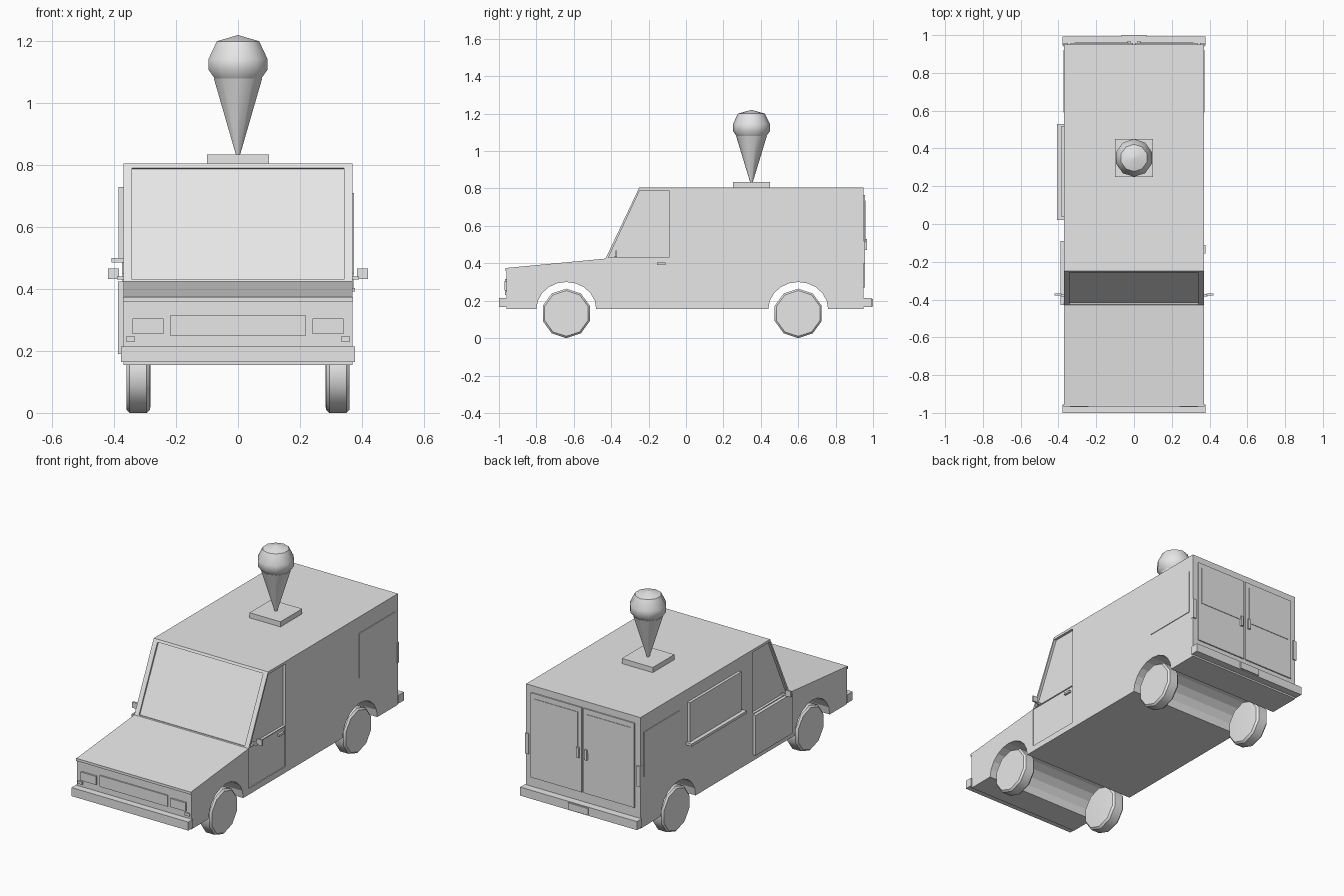
import bpy, bmesh, math

if "Cube" in bpy.data.objects:
    bpy.data.objects.remove(bpy.data.objects["Cube"], do_unlink=True)

grey = bpy.data.materials.new("plain_grey")
grey.use_nodes = True
grey.diffuse_color = (0.8, 0.8, 0.8, 1)
grey.node_tree.nodes["Principled BSDF"].inputs["Base Color"].default_value = (0.8, 0.8, 0.8, 1)


def finish(name, bm, smooth=None):
    bmesh.ops.recalc_face_normals(bm, faces=bm.faces)
    mesh = bpy.data.meshes.new(name)
    bm.to_mesh(mesh)
    bm.free()
    mesh.materials.append(grey)
    ob = bpy.data.objects.new(name, mesh)
    bpy.context.collection.objects.link(ob)
    if smooth:
        bpy.ops.object.select_all(action='DESELECT')
        ob.select_set(True)
        bpy.context.view_layer.objects.active = ob
        bpy.ops.object.shade_smooth_by_angle(angle=math.radians(smooth))
    return ob


def prism(name, profile, x0, x1):
    """Side outline in (y, z), extruded across x."""
    bm = bmesh.new()
    face = bm.faces.new([bm.verts.new((x0, y, z)) for y, z in profile])
    out = bmesh.ops.extrude_face_region(bm, geom=[face])
    bmesh.ops.translate(bm, vec=(x1 - x0, 0, 0),
                        verts=[v for v in out["geom"] if isinstance(v, bmesh.types.BMVert)])
    return finish(name, bm)


def box(name, x0, x1, y0, y1, z0, z1):
    return prism(name, [(y0, z0), (y1, z0), (y1, z1), (y0, z1)], x0, x1)


def pair(name, x0, x1, *rest):
    box(name + "_left", x0, x1, *rest)
    box(name + "_right", -x1, -x0, *rest)


def lathe(name, points, place, sides=10, smooth=40):
    """Spin (radius, height) points; place turns (a, b, height) into a location."""
    bm = bmesh.new()
    rings = []
    for r, h in points:
        angles = [math.tau * i / sides for i in range(sides)]
        rings.append([bm.verts.new(place(r * math.cos(a), r * math.sin(a), h)) for a in angles])
    for low, high in zip(rings, rings[1:]):
        for i in range(sides):
            j = (i + 1) % sides
            bm.faces.new((low[i], low[j], high[j], high[i]))
    bm.faces.new(rings[0])
    bm.faces.new(rings[-1])
    return finish(name, bm, smooth)


def carve(target, cutter):
    cutter.hide_render = True
    mod = target.modifiers.new("cut", 'BOOLEAN')
    mod.operation = 'DIFFERENCE'
    mod.solver = 'EXACT'
    mod.object = cutter
    bpy.ops.object.select_all(action='DESELECT')
    target.select_set(True)
    bpy.context.view_layer.objects.active = target
    bpy.ops.object.modifier_apply(modifier=mod.name)
    bpy.data.objects.remove(cutter, do_unlink=True)


AXLES = {"front": -0.64, "rear": 0.60}
FLOOR, ROOF = 0.155, 0.805


def arch(cy, steps=10):
    angles = [math.pi * (1 - i / steps) for i in range(steps + 1)]
    return [(cy + 0.16 * math.cos(a), FLOOR + 0.145 * math.sin(a)) for a in angles]


# Van body with wheel tunnels
body = prism("van_body",
             [(-0.96, FLOOR)] + arch(AXLES["front"]) + arch(AXLES["rear"]) +
             [(0.95, FLOOR), (0.95, ROOF), (-0.25, ROOF), (-0.43, 0.425), (-0.96, 0.375)],
             -0.37, 0.37)

# Recessed windscreen, side windows and one side door
carve(body, prism("windscreen_cutter",
                  [(-0.419, 0.428), (-0.247, 0.787), (-0.30, 0.81), (-0.475, 0.445)], -0.342, 0.342))
window = [(-0.415, 0.43), (-0.247, 0.79), (-0.09, 0.79), (-0.09, 0.43)]
for x0, x1 in ((0.355, 0.45), (-0.45, -0.355)):
    carve(body, prism("window_cutter", window, x0, x1))
carve(body, box("door_cutter", 0.365, 0.45, -0.43, -0.09, 0.19, 0.425))
box("side_door", -0.388, -0.368, -0.43, -0.09, 0.19, 0.425)

# Wheels
for end, cy in AXLES.items():
    for side, s in (("left", 1), ("right", -1)):
        lathe(f"{end}_wheel_{side}",
              [(0.10, 0.282), (0.122, 0.284), (0.132, 0.295), (0.132, 0.35), (0.122, 0.36)],
              lambda a, b, h, s=s, cy=cy: (s * h, cy + b, 0.132 + a))

# Bumpers and rear plate
box("front_bumper", -0.378, 0.378, -1.0, -0.955, 0.165, 0.215)
box("rear_bumper", -0.378, 0.378, 0.945, 0.993, 0.165, 0.215)
box("number_plate", -0.065, 0.065, 0.985, 1.0, 0.17, 0.21)

# Front face details
box("bonnet_lip", -0.372, 0.372, -0.966, -0.955, 0.36, 0.375)
box("grille", -0.22, 0.22, -0.967, -0.955, 0.25, 0.315)
pair("headlight", 0.24, 0.34, -0.97, -0.955, 0.255, 0.305)
pair("indicator", 0.332, 0.362, -0.967, -0.955, 0.23, 0.246)

# Mirrors and door handles
pair("mirror", 0.385, 0.42, -0.378, -0.368, 0.433, 0.467)
pair("mirror_arm", 0.352, 0.39, -0.383, -0.371, 0.43, 0.44)
pair("door_handle", 0.36, 0.378, -0.155, -0.11, 0.392, 0.404)

# Serving hatch and counter
box("serving_hatch", -0.386, -0.368, 0.04, 0.515, 0.50, 0.73)
box("serving_counter", -0.408, -0.368, 0.02, 0.53, 0.485, 0.50)

# Raised side panels
pair("side_panel", 0.368, 0.374, 0.59, 0.92, 0.45, 0.71)

# Rear doors, windows, handles and lamps
pair("rear_door", 0.005, 0.335, 0.945, 0.957, 0.27, 0.765)
pair("rear_window", 0.03, 0.315, 0.95, 0.96, 0.51, 0.735)
pair("rear_handle", 0.018, 0.035, 0.95, 0.968, 0.47, 0.53)
pair("tail_lamp", 0.35, 0.373, 0.94, 0.957, 0.40, 0.52)

# Rooftop cone on its base
box("cone_base", -0.1, 0.1, 0.25, 0.45, 0.80, 0.835)


def on_roof(a, b, h):
    return (b, 0.35 + a, h)


lathe("wafer_cone", [(0.006, 0.83), (0.082, 1.08)], on_roof)
lathe("ice_cream_scoop",
      [(0.078, 1.078), (0.1, 1.108), (0.1, 1.143), (0.072, 1.2), (0.001, 1.22)], on_roof)
